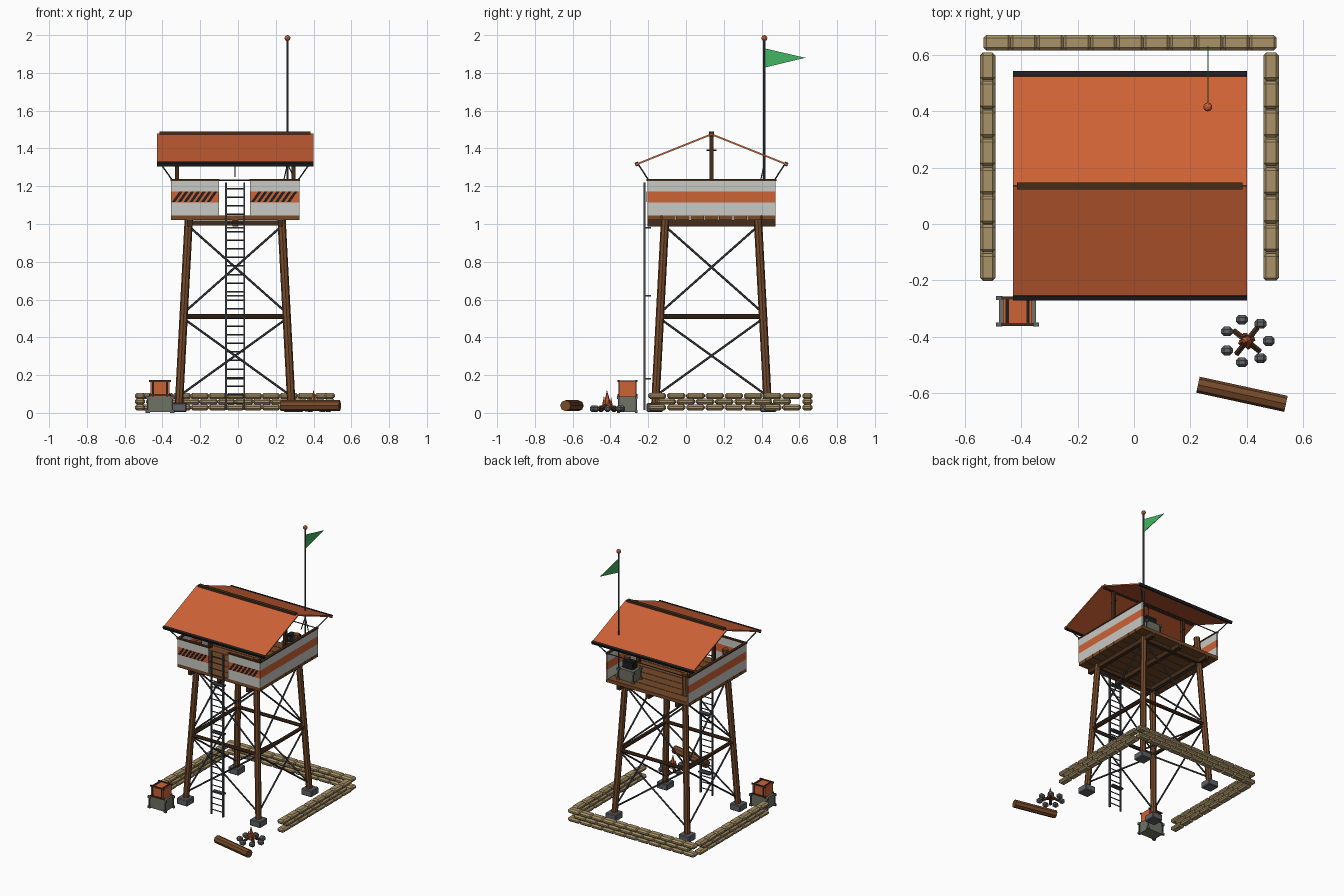
import bpy, bmesh, math, random
from mathutils import Vector, Matrix

if "Cube" in bpy.data.objects:
    bpy.data.objects.remove(bpy.data.objects["Cube"])

random.seed(4)

def material(name, r, g, b):
    m = bpy.data.materials.new(name)
    lin = [((c / 255 + 0.055) / 1.055) ** 2.4 for c in (r, g, b)]
    m.diffuse_color = (*lin, 1)
    m.use_nodes = True
    m.node_tree.nodes["Principled BSDF"].inputs["Base Color"].default_value = m.diffuse_color
    return m

ORANGE = material("orange", 206, 98, 54)
WHITE = material("panel white", 200, 200, 195)
WOOD = material("wood brown", 118, 74, 42)
DARK = material("dark wood", 68, 44, 26)
BLACK = material("black", 30, 30, 32)
STEEL = material("dark steel", 68, 70, 76)
STONE = material("stone grey", 96, 98, 102)
GREEN = material("flag green", 66, 182, 98)
SAND = material("sandbag tan", 168, 146, 104)
OLIVE = material("crate olive", 110, 114, 100)

def finish(name, bm, mat):
    me = bpy.data.meshes.new(name)
    bmesh.ops.recalc_face_normals(bm, faces=bm.faces)
    bm.to_mesh(me)
    bm.free()
    me.materials.append(mat)
    ob = bpy.data.objects.new(name, me)
    bpy.context.collection.objects.link(ob)
    return ob

def box(name, c, s, mat, rot=None, bevel=0):
    bm = bmesh.new()
    bmesh.ops.create_cube(bm, size=1)
    bmesh.ops.scale(bm, vec=s, verts=bm.verts)
    if bevel:
        bmesh.ops.bevel(bm, geom=bm.edges[:], offset=bevel, segments=1, affect='EDGES')
    if rot:
        bmesh.ops.transform(bm, matrix=rot, verts=bm.verts)
    bmesh.ops.translate(bm, vec=c, verts=bm.verts)
    return finish(name, bm, mat)

def span(name, x, y, z, mat, bevel=0):
    lo, hi = zip(x, y, z)
    return box(name, [(a + b) / 2 for a, b in zip(lo, hi)], [b - a for a, b in zip(lo, hi)], mat, None, bevel)

def rod(name, a, b, r, mat, n=6, r2=None):
    a, b = Vector(a), Vector(b)
    bm = bmesh.new()
    bmesh.ops.create_cone(bm, cap_ends=True, segments=n, radius1=r, radius2=r if r2 is None else r2,
                          depth=(b - a).length)
    q = (b - a).to_track_quat('Z', 'Y').to_matrix().to_4x4()
    bmesh.ops.transform(bm, matrix=Matrix.Translation((a + b) / 2) @ q, verts=bm.verts)
    return finish(name, bm, mat)

def ball(name, c, s, mat, sub=1):
    bm = bmesh.new()
    bmesh.ops.create_icosphere(bm, subdivisions=sub, radius=1)
    bmesh.ops.scale(bm, vec=s, verts=bm.verts)
    bmesh.ops.translate(bm, vec=c, verts=bm.verts)
    return finish(name, bm, mat)

def prism(name, pts, depth, mat):
    bm = bmesh.new()
    f = bm.faces.new([bm.verts.new(p) for p in pts])
    r = bmesh.ops.extrude_face_region(bm, geom=[f])
    bmesh.ops.translate(bm, vec=depth, verts=[v for v in r["geom"] if isinstance(v, bmesh.types.BMVert)])
    return finish(name, bm, mat)

CX, CY, H = -0.015, 0.135, 0.34
X0, X1, Y0, Y1 = CX - H, CX + H, CY - H, CY + H

# legs lean inwards and run up through the deck
def leg_at(sx, sy, z):
    h = 0.3 - 0.053 * z
    return Vector((CX + sx * h, CY + sy * h, z))

corners = [(-1, -1), (1, -1), (1, 1), (-1, 1)]
for sx, sy in corners:
    rod("leg", leg_at(sx, sy, 0.03), leg_at(sx, sy, 1.2), 0.022, WOOD, 8)
    f = leg_at(sx, sy, 0)
    span("footing", (f.x - 0.043, f.x + 0.043), (f.y - 0.043, f.y + 0.043), (0.005, 0.052), STONE, 0.005)

# girts and cross bracing on the four sides
for i in range(4):
    a, b = corners[i], corners[(i + 1) % 4]
    rod("girt", leg_at(*a, 0.51), leg_at(*b, 0.51), 0.013, DARK, 8)
    for lo, hi in ((0.09, 0.5), (0.53, 0.99)):
        rod("brace", leg_at(*a, lo), leg_at(*b, hi), 0.006, STEEL)
        rod("brace", leg_at(*b, lo), leg_at(*a, hi), 0.006, STEEL)

# deck planks on joists
N = 9
for i in range(N):
    w = 2 * H / N
    span("deck_plank", (X0, X1), (Y0 + i * w + 0.002, Y0 + (i + 1) * w - 0.002), (1.02, 1.045), WOOD)
for dx in (-0.24, 0, 0.24):
    span("joist", (CX + dx - 0.014, CX + dx + 0.014), (Y0, Y1), (0.988, 1.02), DARK)
for y in (-0.115, 0.385):
    span("cross_beam", (CX - 0.25, CX + 0.25), (y - 0.012, y + 0.012), (0.992, 1.019), DARK)

# banded wall panels with a top rail, back left open
def panel(x, y):
    for z, m in (((1.045, 1.115), WHITE), ((1.115, 1.173), ORANGE), ((1.173, 1.23), WHITE)):
        span("wall_panel", x, y, z, m)
    span("top_rail", (x[0] - 0.003, x[1] + 0.003), (y[0] - 0.003, y[1] + 0.003), (1.228, 1.238), DARK)

T = 0.012
panel((X0, X0 + T), (Y0, Y1))
panel((X1 - T, X1), (Y0, Y1))
for x in ((X0 + T, -0.1), (0.063, X1 - T)):
    panel(x, (Y0, Y0 + T))
    a, b = x[0] - T * (x[0] < 0), x[1] + T * (x[1] > 0)
    n = 7
    for i in range(n):
        s = a + 0.006 + i * (b - a - 0.04) / n
        prism("hazard_stripe", [(s, Y0 - 0.001, 1.117), (s + 0.017, Y0 - 0.001, 1.117),
              (s + 0.055, Y0 - 0.001, 1.171), (s + 0.038, Y0 - 0.001, 1.171)], (0, -0.003, 0), BLACK)
rod("back_cable", (X0, Y1 - 0.006, 1.232), (X1, Y1 - 0.006, 1.232), 0.004, STEEL)

# gable roof on two ridge posts and four corner struts
RX, RL, EY, EZ, RZ = CX, 0.83, 0.4, 1.315, 1.475
for s in (-1, 1):
    slope = math.atan2(RZ - EZ, EY)
    box("roof_slope", (RX, CY + s * EY / 2, (EZ + RZ) / 2), (RL, math.hypot(EY, RZ - EZ), 0.009), ORANGE,
        Matrix.Rotation(-s * slope, 4, 'X'))
    box("eave_trim", (RX, CY + s * (EY - 0.005), EZ + 0.002), (RL, 0.018, 0.02), BLACK,
        Matrix.Rotation(-s * slope, 4, 'X'))
    x = CX + s * 0.308
    span("ridge_post", (x - 0.011, x + 0.011), (CY - 0.011, CY + 0.011), (1.045, 1.47), DARK)
    rod("post_peg", (x, CY - 0.026, 1.39), (x, CY + 0.026, 1.39), 0.004, DARK)
for sx, sy in corners:
    rod("roof_strut", (CX + sx * 0.335, CY + sy * 0.335, 1.235), (CX + sx * 0.395, CY + sy * 0.39, 1.32), 0.004, STEEL)
span("ridge_cap", (RX - 0.4, RX + 0.4), (CY - 0.013, CY + 0.013), (1.464, 1.489), DARK)
rod("hanging_cord", (CX, CY, 1.25), (CX, CY, 1.47), 0.003, BLACK)

# flagpole with pennant
PX, PY = 0.262, 0.415
rod("flagpole", (PX, PY, 1.045), (PX, PY, 1.975), 0.0065, STEEL, 8)
ball("pole_finial", (PX, PY, 1.984), (0.016,) * 3, ORANGE, 2)
prism("pennant", [(PX - 0.002, PY, 1.93), (PX - 0.002, PY, 1.828), (PX - 0.002, 0.632, 1.88)], (0.004, 0, 0), GREEN)
for dx, dy in ((-0.02, -0.02), (0.04, -0.02)):
    rod("pole_stay", (PX + dx, PY + dy, 1.23), (PX, PY, 1.32), 0.003, STEEL)

# ladder
LY = -0.22
for x in (CX - 0.048, CX + 0.048):
    span("ladder_rail", (x - 0.005, x + 0.005), (LY - 0.006, LY + 0.006), (0.015, 1.22), STEEL)
for i in range(26):
    z = 0.05 + i * 0.0455
    rod("ladder_rung", (CX - 0.048, LY, z), (CX + 0.048, LY, z), 0.004, STEEL)
for z in (0.18, 0.62, 0.98):
    span("ladder_bracket", (CX - 0.048, CX + 0.048), (LY, LY + 0.035), (z - 0.004, z + 0.004), STEEL)

# crates: framed olive box with corner caps
def crate(cx, cy, z, w, d, h):
    span("crate_body", (cx - w / 2, cx + w / 2), (cy - d / 2, cy + d / 2), (z + 0.004, z + h), OLIVE)
    for sx, sy in corners:
        for zz in (z + 0.008, z + h - 0.006):
            box("crate_corner", (cx + sx * w / 2, cy + sy * d / 2, zz), (0.022, 0.014, 0.016), STONE)
        box("crate_edge", (cx + sx * w / 2, cy + sy * d / 2, z + h / 2), (0.01, 0.008, h - 0.01), STEEL)

crate(-0.413, -0.31, 0, 0.13, 0.094, 0.088)
span("supply_box", (-0.464, -0.362), (-0.355, -0.265), (0.088, 0.168), ORANGE)
for x in (-0.45, -0.376):
    span("box_strap", (x - 0.006, x + 0.006), (-0.358, -0.262), (0.088, 0.171), BLACK)
for z in (0.094, 0.168):
    for y in (-0.357, -0.263):
        span("box_edge", (-0.47, -0.356), (y - 0.005, y + 0.005), (z - 0.005, z + 0.005), DARK)

# lookout gear on the deck
crate(0.19, 0.39, 1.045, 0.12, 0.09, 0.085)
span("radio", (0.145, 0.235), (0.36, 0.415), (1.13, 1.185), BLACK, 0.004)
rod("radio_dial", (0.17, 0.36, 1.16), (0.17, 0.354, 1.16), 0.01, STEEL, 8)

# sandbag wall on three sides, three courses in running bond
def bag(c, along_x):
    l, d = 0.0985 + random.uniform(-0.003, 0.001), 0.055
    box("sandbag", c, (l, d, 0.032) if along_x else (d, l, 0.032), SAND, None, 0.0105)

for k in range(3):
    off, z = (0.5 if k == 1 else 0), 0.029 + k * 0.0305
    for i in range(11 - (k == 1)):
        bag((-0.485 + (i + off) * 0.0942, 0.643, z), True)
    for x in (-0.519, 0.486):
        for i in range(8 - (k == 1)):
            bag((x, -0.153 + (i + off) * 0.1017, z), False)

# campfire: stone ring, crossed logs, flames
FX, FY = 0.4, -0.415
for i in range(7):
    a = math.tau * i / 7
    box("fire_stone", (FX + 0.078 * math.cos(a), FY + 0.078 * math.sin(a), 0.022), (0.042, 0.034, 0.034), STONE, None, 0.01)
for i in range(4):
    a = math.tau * i / 4 + 0.9
    d = Vector((math.cos(a), math.sin(a), 0))
    rod("fire_log", Vector((FX, FY, 0.05)) - d * 0.008, Vector((FX, FY, 0.016)) + d * 0.058, 0.011, DARK, 6)
rod("flame", (FX, FY, 0.035), (FX, FY - 0.004, 0.122), 0.022, ORANGE, 6, 0)
for i in range(4):
    a = math.tau * i / 4 + 0.3
    x, y = FX + 0.02 * math.cos(a), FY + 0.02 * math.sin(a)
    rod("small_flame", (x, y, 0.03), (x, y, 0.075 + 0.006 * i), 0.012, ORANGE, 5, 0)

# log bench
d = Vector((0.156, -0.034, 0))
c = Vector((0.383, -0.604, 0.038))
rod("log_bench", c - d, c + d, 0.029, WOOD, 8)
